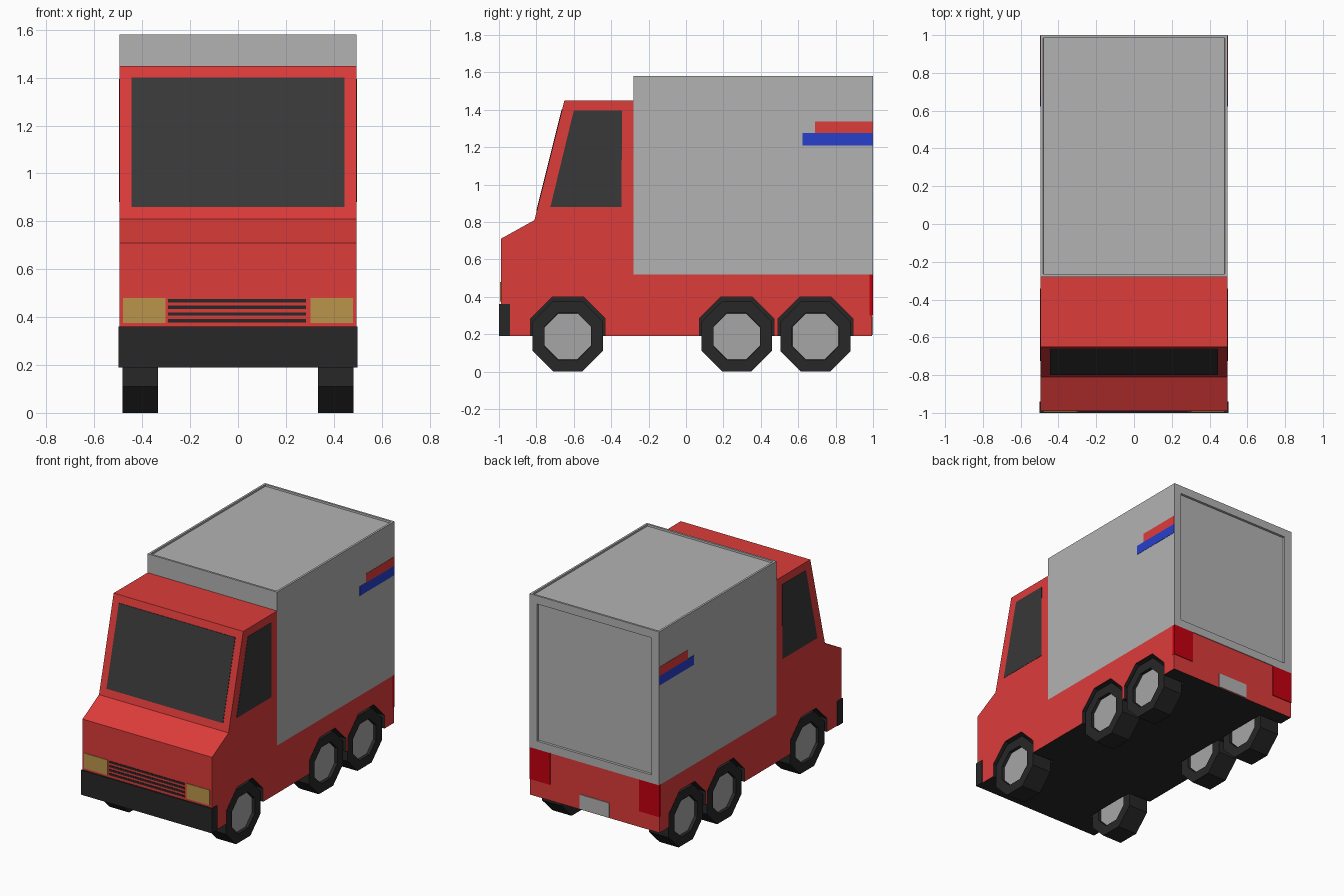
import bpy, bmesh, math
from mathutils import Matrix, Vector

if "Cube" in bpy.data.objects:
    bpy.data.objects.remove(bpy.data.objects["Cube"])


def mat(name, r, g, b):
    m = bpy.data.materials.new(name)
    m.diffuse_color = (r, g, b, 1)
    m.use_nodes = True
    m.node_tree.nodes["Principled BSDF"].inputs["Base Color"].default_value = m.diffuse_color
    return m


RED = mat("red_paint", 0.72, 0.045, 0.042)
DARK = mat("dark_rubber", 0.02, 0.02, 0.02)
GLASS = mat("dark_glass", 0.04, 0.04, 0.04)
GREY = mat("grey_panel", 0.45, 0.45, 0.45)
RIM = mat("rim_grey", 0.38, 0.38, 0.38)
AMBER = mat("headlight_amber", 0.5, 0.3, 0.07)
LAMP = mat("tail_red", 0.55, 0.0, 0.005)
BLUE = mat("blue", 0.02, 0.05, 0.6)


def finish(name, bm, *mats):
    bmesh.ops.recalc_face_normals(bm, faces=bm.faces[:])
    me = bpy.data.meshes.new(name)
    bm.to_mesh(me)
    bm.free()
    for m in mats:
        me.materials.append(m)
    ob = bpy.data.objects.new(name, me)
    bpy.context.collection.objects.link(ob)
    return ob


def add_prism(bm, pts, x0, x1):
    """Extrude a (y, z) profile along x."""
    f = bm.faces.new([bm.verts.new((x0, y, z)) for y, z in pts])
    ext = bmesh.ops.extrude_face_region(bm, geom=[f])["geom"]
    bmesh.ops.translate(bm, vec=(x1 - x0, 0, 0),
                        verts=[v for v in ext if isinstance(v, bmesh.types.BMVert)])
    return ext


def prism(name, pts, x0, x1, m, mirror=False):
    bm = bmesh.new()
    add_prism(bm, pts, x0, x1)
    if mirror:
        add_prism(bm, pts, -x0, -x1)
    return finish(name, bm, m)


def box(name, x, y, z, m, mirror=False):
    return prism(name, [(y[0], z[0]), (y[1], z[0]), (y[1], z[1]), (y[0], z[1])],
                 x[0], x[1], m, mirror)


def octagon(y, z, apothem):
    r = apothem / math.cos(math.pi / 8)
    return [(y + r * math.cos(a), z + r * math.sin(a))
            for a in (math.pi / 8 + i * math.pi / 4 for i in range(8))]


def recess(bm, face, border, depth):
    """Framed panel: inset a face, then sink its middle."""
    bmesh.ops.inset_individual(bm, faces=[face], thickness=border)
    bmesh.ops.inset_individual(bm, faces=[face], thickness=0.002)
    n = face.normal.copy()
    bmesh.ops.translate(bm, vec=-n * depth, verts=face.verts[:])


W = 0.495
AXLES = (-0.632, 0.271, 0.692)

# Cab and chassis, black underneath
bm = bmesh.new()
add_prism(bm, [(-0.99, 0.19), (-0.99, 0.71), (-0.81, 0.81), (-0.65, 1.45),
               (-0.28, 1.45), (-0.28, 0.52), (0.995, 0.52), (0.995, 0.19)], -W, W)
bmesh.ops.recalc_face_normals(bm, faces=bm.faces[:])
for f in bm.faces:
    f.material_index = int(f.normal.z < -0.9)
body = finish("cab_and_chassis", bm, RED, DARK)

# Wheel arches cut from both sides
bm = bmesh.new()
for y in AXLES:
    for s in (-1, 1):
        add_prism(bm, octagon(y, 0.2, 0.2), s * 0.32, s * 0.6)
for f in bm.faces:
    f.material_index = 1
cutter = finish("wheel_arch_cutter", bm, RED, DARK)
cutter.hide_render = True
cutter.hide_viewport = True
cut = body.modifiers.new("arches", "BOOLEAN")
cut.operation = "DIFFERENCE"
cut.solver = "EXACT"
cut.object = cutter

# Cargo box with framed roof and rear door
bm = bmesh.new()
add_prism(bm, [(-0.28, 0.52), (1.0, 0.52), (1.0, 1.58), (-0.28, 1.58)], -W, W)
bmesh.ops.recalc_face_normals(bm, faces=bm.faces[:])
bm.normal_update()
roof = next(f for f in bm.faces if f.normal.z > 0.9)
door = next(f for f in bm.faces if f.normal.y > 0.9)
recess(bm, roof, 0.02, 0.012)
recess(bm, door, 0.08, 0.015)
finish("cargo_box", bm, GREY)

# Wheels: octagonal tyres with sunken rims on both faces
for name, y in zip(("front_wheel", "middle_wheel", "rear_wheel"), AXLES):
    for side, s in (("left", -1), ("right", 1)):
        bm = bmesh.new()
        add_prism(bm, octagon(y, 0.188, 0.188), s * 0.335, s * 0.483)
        bmesh.ops.recalc_face_normals(bm, faces=bm.faces[:])
        bm.normal_update()
        for f in [f for f in bm.faces if abs(f.normal.x) > 0.9]:
            recess(bm, f, 0.068, 0.02)
            f.material_index = 1
        finish(f"{name}_{side}", bm, DARK, RIM)

# Windscreen lying on the sloped front, and side windows
slope = lambda z: -0.81 + (z - 0.81) * 0.25
lo, hi = 0.86, 1.40
prism("windscreen", [(slope(lo) - 0.003, lo), (slope(hi) - 0.003, hi),
                     (slope(hi) + 0.01, hi), (slope(lo) + 0.01, lo)], -0.445, 0.445, GLASS)
prism("side_windows", [(-0.725, 0.88), (-0.60, 1.395), (-0.342, 1.395), (-0.345, 0.88)],
      W - 0.01, W + 0.002, GLASS, True)

# Front bumper, headlights and grille bars
box("front_bumper", (-0.5, 0.5), (-1.0, -0.94), (0.19, 0.36), DARK)
box("headlights", (0.302, 0.48), (-0.994, -0.98), (0.375, 0.48), AMBER, True)
for i in range(4):
    z = 0.378 + i * 0.028
    box(f"grille_bar_{i + 1}", (-0.292, 0.284), (-0.993, -0.98), (z, z + 0.014), DARK)

# Tail lights and rear plate
box("tail_lights", (0.34, W + 0.001), (0.98, 1.0), (0.30, 0.52), LAMP, True)
box("rear_plate", (-0.113, 0.113), (0.98, 1.0), (0.195, 0.295), GREY)

# Side stripes near the rear of the box
box("red_stripes", (W - 0.01, W + 0.002), (0.69, 0.998), (1.275, 1.337), RED, True)
box("blue_stripes", (W - 0.01, W + 0.002), (0.622, 0.998), (1.21, 1.275), BLUE, True)
